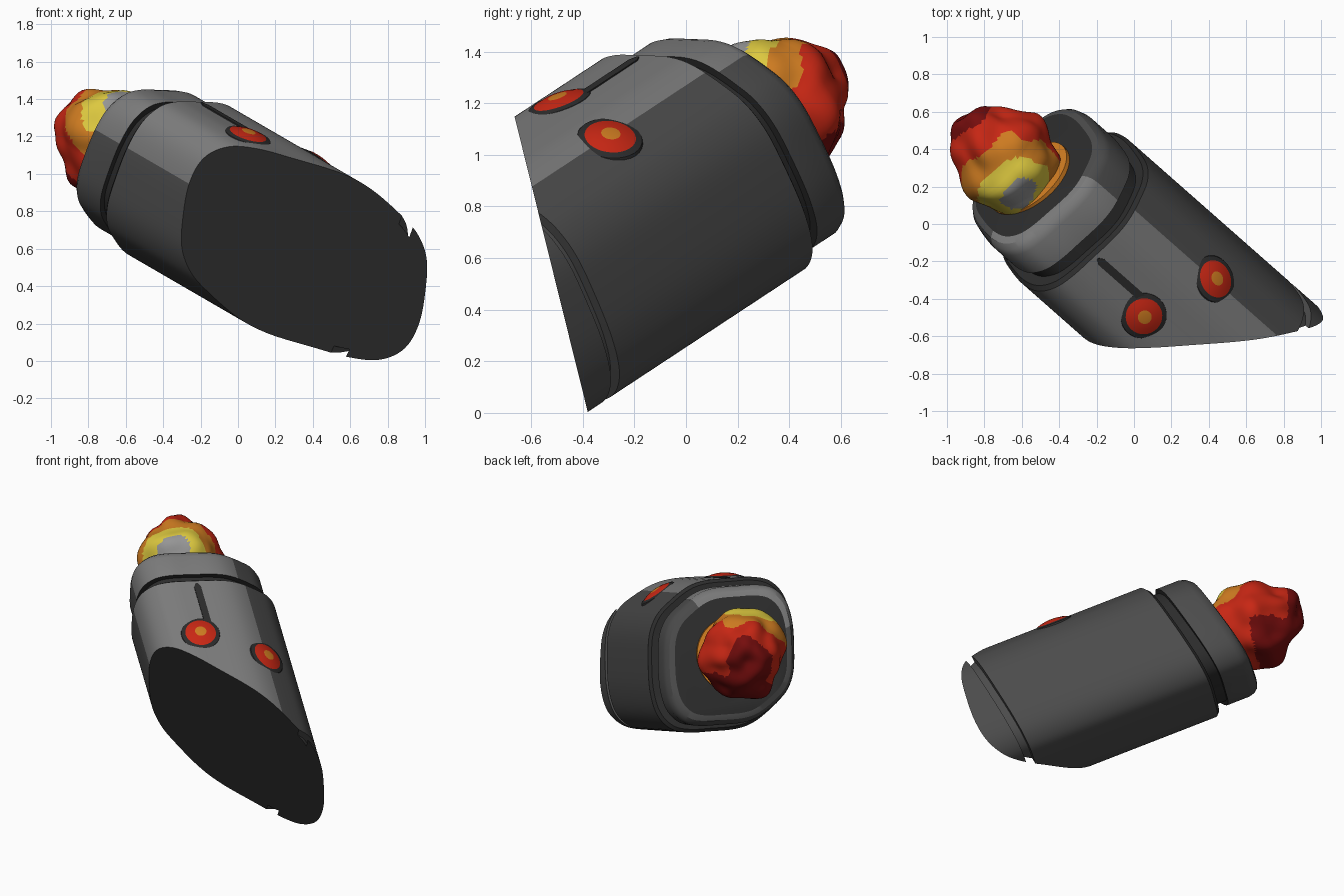
import bpy, bmesh, math
from mathutils import Vector, noise
from mathutils.geometry import interpolate_bezier

if "Cube" in bpy.data.objects:
    bpy.data.objects.remove(bpy.data.objects["Cube"])

def material(name, c):
    m = bpy.data.materials.new(name)
    m.diffuse_color = (*c, 1)
    m.use_nodes = True
    m.node_tree.nodes["Principled BSDF"].inputs["Base Color"].default_value = m.diffuse_color
    return m

SIDE = material("side grey", (0.072, 0.072, 0.072))
TOP = material("top grey", (0.2, 0.2, 0.2))
DARK = material("dark grey", (0.025, 0.025, 0.025))
RED = material("red", (0.58, 0.02, 0.007))
ORANGE = material("orange", (0.62, 0.2, 0.015))
YELLOW = material("yellow", (0.72, 0.58, 0.05))
DEEP = material("deep red", (0.18, 0.004, 0.004))
ASH = material("light grey", (0.3, 0.3, 0.3))

# Local frame: D runs forward along the rod, U sideways, W upwards
D = Vector((0.688, -0.606, -0.399)).normalized()
U = D.cross(Vector((0, 0, 1))).normalized() * -1
W = (Vector((0, 0, 1)) - D * D.z).normalized()
C = U * -0.158 + W * 0.772

def place(t, u, w):
    return C + D * t + U * u + W * w

def tilted(t, u, w):
    """Point on a slightly slanted cross-section of the rod."""
    return t + 0.1 * u + (0.08 if t > 0 else 0.12) * w

# Cross-section: half outline, repeated by a half turn, smoothed
HALF = [(.463, .02), (.437, .17), (.383, .28), (.305, .355), (.17, .445), (.046, .48),
        (-.13, .48), (-.267, .474), (-.375, .437), (-.45, .338), (-.476, .18)]
ctrl = [Vector((u, w, 0)) for u, w in HALF] + [Vector((-u, -w, 0)) for u, w in HALF]
OUT = []
n = len(ctrl)
for i in range(n):
    a, b, c, d = (ctrl[(i + k) % n] for k in (-1, 0, 1, 2))
    OUT += interpolate_bezier(b, b + (c - a) / 6, c - (d - b) / 6, c, 7)[:-1]

def section(t, inset):
    s = 1 - inset / 0.48
    return [place(tilted(t, p.x, p.y), p.x * s, p.y * s) for p in OUT]

def finish(name, bm, mats, angle=30):
    bmesh.ops.recalc_face_normals(bm, faces=bm.faces)
    me = bpy.data.meshes.new(name)
    bm.to_mesh(me)
    bm.free()
    ob = bpy.data.objects.new(name, me)
    bpy.context.collection.objects.link(ob)
    for m in mats:
        me.materials.append(m)
    bpy.ops.object.select_all(action='DESELECT')
    ob.select_set(True)
    bpy.context.view_layer.objects.active = ob
    bpy.ops.object.shade_smooth_by_angle(angle=math.radians(angle))
    return ob

def loft(bm, rings, mats, end_mats):
    """Join rings of points; mats holds one index per band."""
    rv = [[bm.verts.new(p) for p in r] for r in rings]
    n = len(rv[0])
    for k in range(len(rv) - 1):
        for i in range(n):
            j = (i + 1) % n
            f = bm.faces.new((rv[k][i], rv[k][j], rv[k + 1][j], rv[k + 1][i]))
            f.material_index = mats[k]
    for r, m in ((rv[0], end_mats[0]), (rv[-1], end_mats[1])):
        bm.faces.new(r).material_index = m

# Body shell: tip, thin front groove, barrel, dark rear groove, rounded cap
prof = [(1.5, 0, 0), (0.635, 0, 0), (0.635, 0.04, 0), (0.58, 0.04, 0), (0.58, 0, 0),
        (-0.64, 0, 1), (-0.66, 0.02, 1), (-0.66, 0.075, 1), (-0.735, 0.075, 1),
        (-0.735, 0.045, 0), (-0.89, 0.045, 0), (-0.925, 0.055, 0), (-0.95, 0.075, 0),
        (-0.962, 0.11, 1)]
bm = bmesh.new()
loft(bm, [section(t, i) for t, i, m in prof], [m for t, i, m in prof], (1, 1))
# Lighter panel over the top of barrel and cap
for f in bm.faces:
    c = f.calc_center_median() - C
    u, w = c.dot(U), c.dot(W)
    if f.material_index == 0 and u < 0.217 * w / 0.413 and w > -0.35 * u:
        f.material_index = 2
# Slanted front cut
res = bmesh.ops.bisect_plane(bm, geom=bm.verts[:] + bm.edges[:] + bm.faces[:], dist=1e-5,
                             plane_co=(0, -0.66, 1.13), plane_no=(0, -1, -0.248),
                             clear_outer=True)
edges = [e for e in res['geom_cut'] if isinstance(e, bmesh.types.BMEdge)]
fill = bmesh.ops.triangle_fill(bm, edges=edges, use_beauty=True)
for f in fill['geom']:
    if isinstance(f, bmesh.types.BMFace):
        f.material_index = 1
finish("body_shell", bm, [SIDE, DARK, TOP])

# Buttons: dark rim, red dome, orange centre, leaning sideways by an angle
def button(name, t, u, w, lean):
    n = W * math.cos(lean) + U * math.sin(lean)
    side = D.cross(n).normalized()
    base = place(t, u, w)
    def ring(h, r, k=32):
        return [base + n * h + D * (1.07 * r * math.cos(2 * math.pi * i / k))
                + side * (r * math.sin(2 * math.pi * i / k)) for i in range(k)]
    bm = bmesh.new()
    steps = [(-0.05, 0.125, 0), (-0.012, 0.136, 0), (0.01, 0.123, 0), (0.018, 0.098, 1),
             (0.028, 0.07, 1), (0.034, 0.037, 2), (0.036, 0.018, 2)]
    loft(bm, [ring(h, r) for h, r, m in steps], [m for h, r, m in steps], (0, 2))
    finish(name, bm, [DARK, RED, ORANGE], 40)

button("upper_button", -0.148, -0.176, 0.468, math.radians(-3))
button("side_button", 0.051, 0.217, 0.402, math.radians(30))

# Dark slot line from the rear groove towards the upper button
bm = bmesh.new()
rings = []
for t, hw in ((-0.57, 0.006), (-0.54, 0.022), (-0.2, 0.022)):
    rings.append([place(t, -0.11 + x * hw, 0.48 + h) for x, h in
                  ((-1, -0.02), (1, -0.02), (1, 0.006), (-1, 0.006))])
loft(bm, rings, [0, 0], (0, 0))
finish("slot_line", bm, [DARK])

# Orange ring where the flame leaves the cap
def circle(t, r):
    pts = [(r * math.cos(2 * math.pi * i / 48) - 0.03, r * math.sin(2 * math.pi * i / 48))
           for i in range(48)]
    return [place(tilted(t, u, w), u, w) for u, w in pts]
bm = bmesh.new()
loft(bm, [circle(-0.95, 0.25), circle(-0.975, 0.25), circle(-0.98, 0.19)], [0, 0], (0, 0))
finish("flame_ring", bm, [ORANGE])

# Lumpy flame, coloured by distance from the hot spot on top of its base
bm = bmesh.new()
bmesh.ops.create_icosphere(bm, subdivisions=5, radius=1)
for v in bm.verts:
    p = v.co.copy()
    lump = 1 + 0.17 * noise.noise(p * 1.9 + Vector((3.1, 7.4, 1.7)))
    wide = 0.275 * lump * (1 - 0.2 * max(0, p.z))
    v.co = place(-1.175 - p.z * 0.31 * lump, p.x * wide - 0.035, p.y * wide * 1.04 + 0.01)
HOT = Vector((-0.62, 0.16, 1.36))
for f in bm.faces:
    c = f.calc_center_median()
    t = (c - C).dot(D)
    d = (c - HOT).length + 0.5 * max(0, -t - 1.35) + 0.05 * noise.noise(c * 6)
    f.material_index = sum(d > k for k in (0.1, 0.22, 0.32, 0.5))
finish("flame", bm, [ASH, YELLOW, ORANGE, RED, DEEP], 60)
